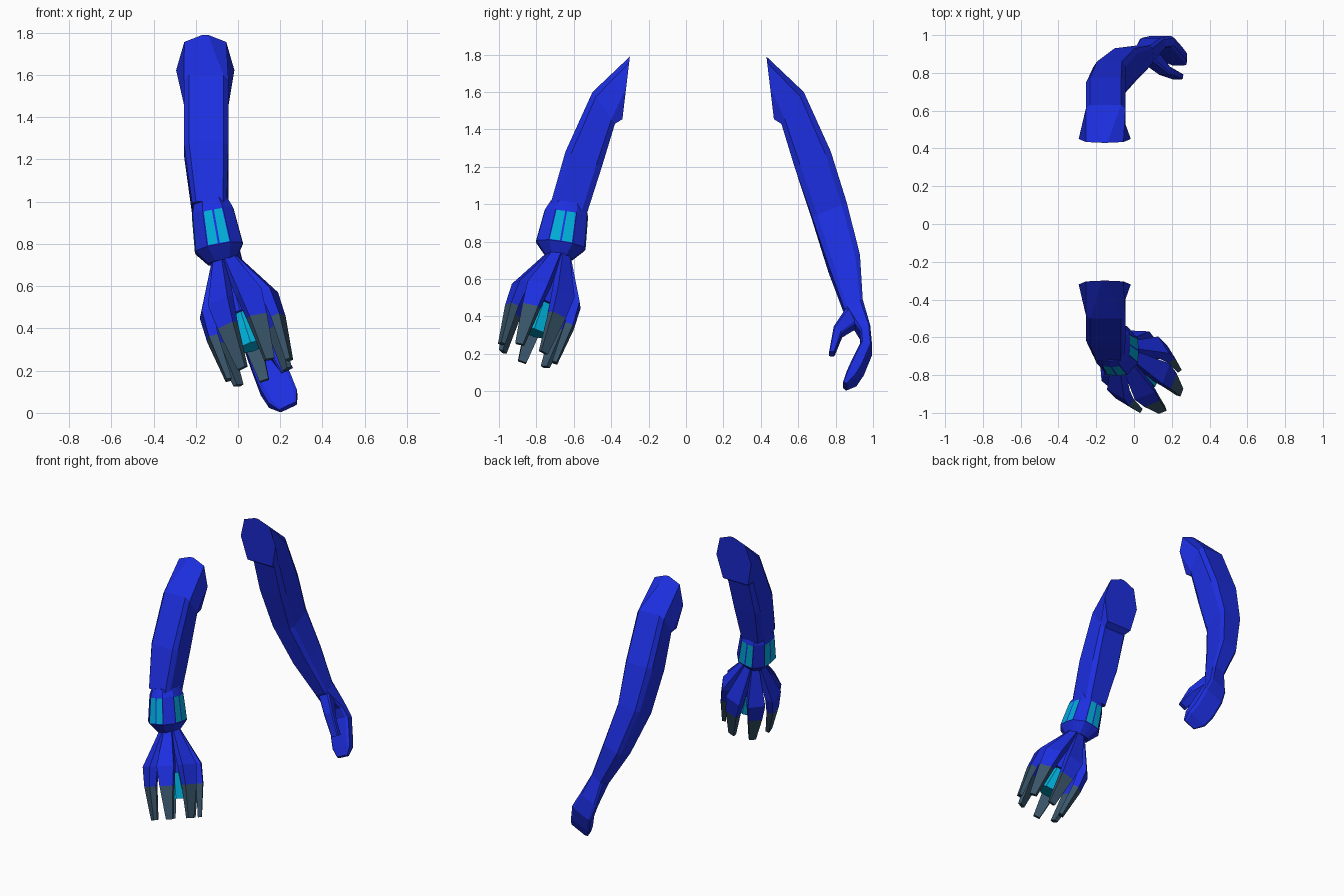
import bpy, bmesh, math
from mathutils import Vector as V

if "Cube" in bpy.data.objects:
    bpy.data.objects.remove(bpy.data.objects["Cube"])


def material(name, rgb):
    m = bpy.data.materials.new(name)
    m.diffuse_color = (*rgb, 1)
    m.use_nodes = True
    m.node_tree.nodes["Principled BSDF"].inputs["Base Color"].default_value = m.diffuse_color
    return m


BLUE = material("blue", (0.012, 0.028, 0.75))
CYAN = material("cyan", (0.0, 0.42, 0.68))
SLATE = material("slate", (0.04, 0.09, 0.14))


def sym(half):
    """Close a half profile (right side, outer to inner) into a full loop."""
    return half + [(-x, y) for x, y in reversed(half)]


OCT = sym([(0.78, 1), (1, 0.7), (1, -0.7), (0.78, -1)])
SHOULDER = sym([(0.1, 1), (0.72, 0.8), (1, 0), (0.72, -1)])
BOX = [(1, 1), (1, -1), (-1, -1), (-1, 1)]
CUFF = [(-.5, 1), (0, 1.04), (.5, 1), (1, .5), (1.04, 0), (1, -.5),
        (.5, -1), (0, -1.04), (-.5, -1), (-1, -.5), (-1.04, 0), (-1, .5)]


def ring(outer, inner, side, profile=OCT):
    """Cross-section between an outer and an inner point, with a sideways half width."""
    o, i = V(outer), V(inner)
    c, v, u = (o + i) / 2, (o - i) / 2, V(side)
    return [c + u * x + v * y for x, y in profile]


def loft(name, rings, mat, panel_band=None, panel_faces=()):
    bm = bmesh.new()
    rows = [[bm.verts.new(p) for p in r] for r in rings]
    n = len(rows[0])
    panels = []
    for k, (a, b) in enumerate(zip(rows, rows[1:])):
        for i in range(n):
            j = (i + 1) % n
            f = bm.faces.new((a[i], a[j], b[j], b[i]))
            if k == panel_band and i in panel_faces:
                panels.append(f)
    bm.faces.new(rows[0])
    bm.faces.new(rows[-1])
    bmesh.ops.recalc_face_normals(bm, faces=bm.faces)
    if panels:
        bmesh.ops.inset_individual(bm, faces=panels, thickness=0.007)
        for f in panels:
            f.material_index = 1
    me = bpy.data.meshes.new(name)
    bm.to_mesh(me)
    bm.free()
    me.materials.append(mat)
    me.materials.append(CYAN)
    ob = bpy.data.objects.new(name, me)
    bpy.context.collection.objects.link(ob)
    return ob


def upper_arm(flip):
    """Shoulder to elbow; flip mirrors it to the other side."""
    y = (lambda t: 0.13 - t) if flip else (lambda t: t)
    return [ring((-.155, y(-.30), 1.79), (-.155, y(-.34), 1.455), (.138, 0, 0), SHOULDER),
            ring((-.15, y(-.50), 1.60), (-.15, y(-.38), 1.43), (.105, 0, 0)),
            ring((-.15, y(-.645), 1.28), (-.15, y(-.45), 1.20), (.105, 0, 0))]


# Plain arm: upper arm, elbow and tapering forearm
loft("plain_arm", upper_arm(True) + [
    ring((-.13, .86, 1.0), (-.13, .675, .92), (.085, 0, .01)),
    ring((-.05, .93, .71), (-.04, .76, .66), (.068, 0, .025)),
    ring((.05, .945, .475), (.06, .845, .43), (.045, 0, .02))], BLUE)


def tilt(h):
    return (.9 * h, 0, .42 * h)


# Mitten-like hand curling inwards, and its thumb
loft("mitten_hand", [
    ring((.05, .945, .475), (.06, .845, .43), tilt(.05)),
    ring((.09, .985, .33), (.11, .93, .30), tilt(.07)),
    ring((.14, .995, .22), (.14, .935, .24), tilt(.08)),
    ring((.18, .95, .11), (.18, .89, .15), tilt(.08)),
    ring((.215, .91, .05), (.21, .86, .085), tilt(.075)),
    ring((.24, .86, .02), (.235, .84, .035), tilt(.045))], BLUE)
loft("thumb", [
    ring((.085, .93, .36), (.075, .855, .43), tilt(.045)),
    ring((.16, .835, .30), (.16, .79, .335), tilt(.038)),
    ring((.235, .795, .20), (.23, .765, .20), tilt(.03))], BLUE)

# Clawed arm: upper arm down to the cuff
loft("clawed_arm", upper_arm(False) + [
    ring((-.135, -.725, 1.0), (-.135, -.53, .95), (.082, 0, 0))], BLUE)


def cuff_ring(c, rx, ry):
    u, v = V((1, 0, .19)) * rx, V((0, 1, -.15)) * ry
    return [V(c) + u * x + v * y for x, y in CUFF]


# Flared cuff with a pair of glowing panels on each side
loft("cuff", [
    cuff_ring((-.13, -.63, 1.0), .078, .092),
    cuff_ring((-.12, -.64, .95), .095, .112),
    cuff_ring((-.09, -.67, .78), .11, .128),
    cuff_ring((-.075, -.68, .715), .065, .07)],
    BLUE, 1, (0, 1, 3, 4, 6, 7, 9, 10))

# Claw: fingers spread as a cage around a tilted axis
ROOT = V((-.07, -.67, .74))
AXIS = V((.29, -.30, -.91)).normalized()
E1 = AXIS.cross(V((0, 1, 0))).normalized()
E2 = AXIS.cross(E1)
COUNT = 7


def spoke(a):
    return E1 * math.cos(a) + E2 * math.sin(a)


def finger_ring(a, along, radius, width, thick):
    r = spoke(a)
    c, t = ROOT + AXIS * along + r * radius, AXIS.cross(r)
    return [c + t * width / 2 * x + r * thick / 2 * y for x, y in BOX]


for k in range(COUNT):
    ang = 2 * math.pi * (k + 0.3) / COUNT
    split = finger_ring(ang, .38, .168, .09, .045)
    loft(f"claw_finger_{k + 1}", [finger_ring(ang, 0, .035, .045, .04),
                                  finger_ring(ang, .25, .16, .115, .055), split], BLUE)
    loft(f"claw_tip_{k + 1}", [split, finger_ring(ang, .60, .155, .045, .025)], SLATE)


def round_ring(along, radius):
    return [ROOT + AXIS * along + spoke(math.tau * i / 8) * radius for i in range(8)]


# Palm inside the cage and the glowing emitter below it
loft("palm", [round_ring(-.02, .055), round_ring(.30, .07)], BLUE)
loft("palm_light", [round_ring(.30, .045), round_ring(.47, .075)], CYAN)
